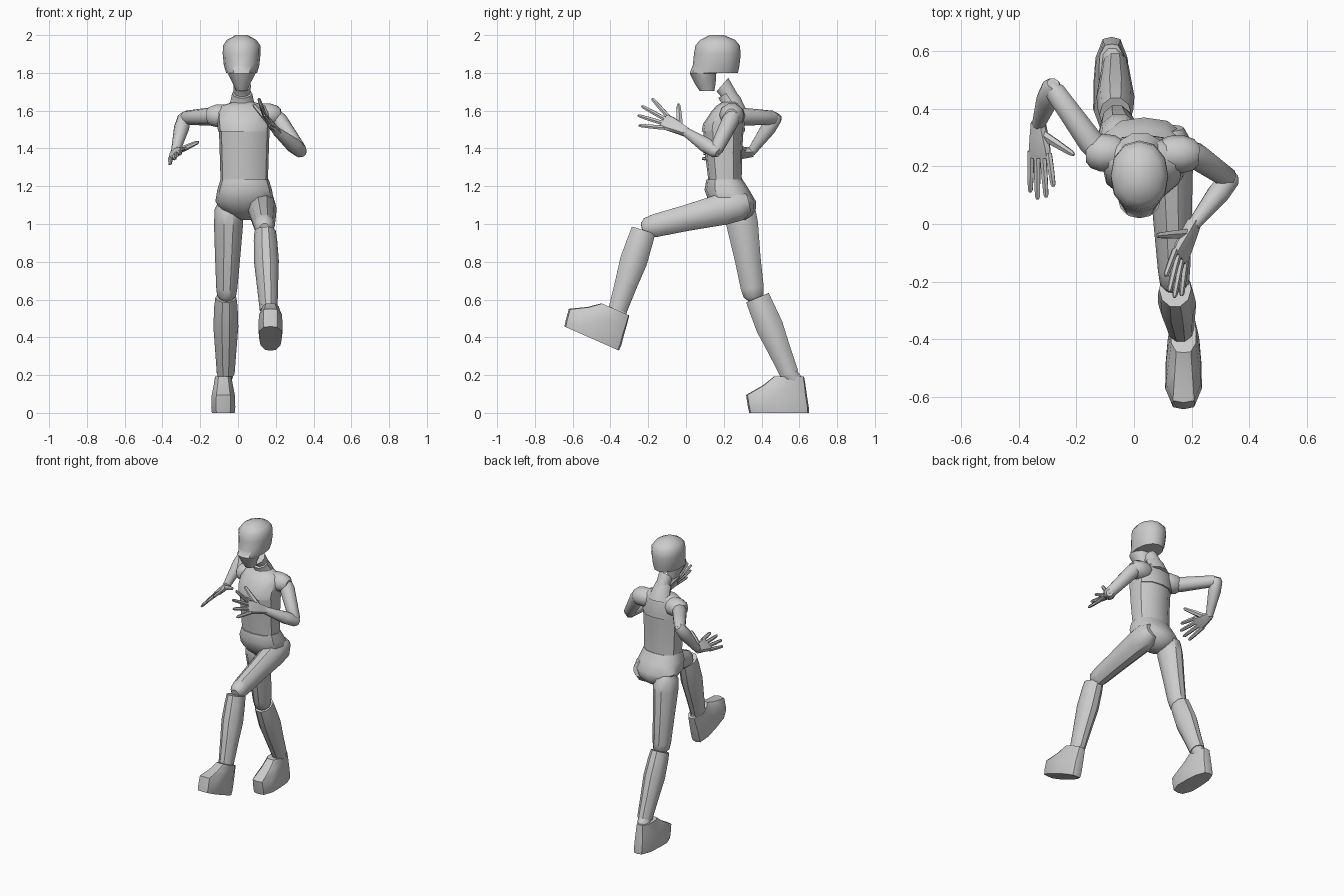
import bpy, bmesh, math
from mathutils import Vector, Matrix

if "Cube" in bpy.data.objects:
    bpy.data.objects.remove(bpy.data.objects["Cube"])


def skin(name, rings, matrix=None, angle=38):
    """Skin a stack of equal-length point rings and cap both ends."""
    bm = bmesh.new()
    rows = [[bm.verts.new(p) for p in ring] for ring in rings]
    n = len(rows[0])
    for a, b in zip(rows, rows[1:]):
        for i in range(n):
            j = (i + 1) % n
            bm.faces.new((a[i], a[j], b[j], b[i]))
    bm.faces.new(rows[0])
    bm.faces.new(rows[-1])
    bmesh.ops.recalc_face_normals(bm, faces=bm.faces)
    mesh = bpy.data.meshes.new(name)
    bm.to_mesh(mesh)
    bm.free()
    obj = bpy.data.objects.new(name, mesh)
    bpy.context.collection.objects.link(obj)
    if matrix:
        obj.matrix_world = matrix
    bpy.ops.object.select_all(action='DESELECT')
    obj.select_set(True)
    bpy.context.view_layer.objects.active = obj
    bpy.ops.object.shade_smooth_by_angle(angle=math.radians(angle))
    return obj


def oval(c, a, b, n, power=2.0):
    """Superellipse ring around c spanned by half-axis vectors a and b."""
    pts = []
    for i in range(n):
        t = 2 * math.pi * i / n
        u, v = math.cos(t), math.sin(t)
        k = (abs(u) ** power + abs(v) ** power) ** (-1 / power)
        pts.append(c + a * u * k + b * v * k)
    return pts


def body(name, x, levels, n=12, power=2.4):
    """Stack of horizontal ovals: (z, y_front, y_back, half_width)."""
    return skin(name, [oval(Vector((x, (f + b) / 2, z)), Vector((w, 0, 0)),
                            Vector((0, (b - f) / 2, 0)), n, power)
                       for z, f, b, w in levels])


def limb(name, p0, p1, profile, side=(1, 0, 0), n=10, power=2.0):
    """Rings along p0-p1: (t, radius along side, radius across)."""
    p0, p1 = Vector(p0), Vector(p1)
    d = (p1 - p0).normalized()
    a = Vector(side)
    a = (a - d * a.dot(d)).normalized()
    b = d.cross(a)
    return skin(name, [oval(p0.lerp(p1, t), a * ra, b * rb, n, power)
                       for t, ra, rb in profile])


def foot(name, matrix):
    """Shoe with heel at the origin, pointing to -y: (z, heel, toe, half width)."""
    rings = []
    for z, heel, toe, w in [(0, .0, .315, .062), (.03, 0, .322, .065),
                            (.095, -.01, .312, .062), (.145, -.017, .21, .054),
                            (.192, -.025, .135, .047)]:
        ring = oval(Vector((0, -(toe - heel) / 2 + heel, z)), Vector((w, 0, 0)),
                    Vector((0, (toe - heel) / 2, 0)), 12, 3.2)
        for p in ring:
            p.x *= .85 + .8 * max(0, -p.y) * .9
        rings.append(ring)
    return skin(name, rings, matrix)


def hand(side, wrist, k1, k4, tips, thumb):
    """Flat palm, four spread fingers and a thumb."""
    wrist, k1, k4 = Vector(wrist), Vector(k1), Vector(k4)
    across = k4 - k1
    mid = (k1 + k4) / 2
    half = across.length / 2
    limb(side + "_palm", wrist, mid, [(-.1, .024, .022), (.3, half * .85, .021),
         (.8, half * 1.15, .018), (1.08, half * 1.1, .012)], across, 8, 3)
    finger = [(-.1, .013, .012), (.5, .0125, .011), (.93, .010, .009), (1, .005, .005)]
    for i, tip in enumerate(tips):
        limb(f"{side}_finger_{i + 1}", k1.lerp(k4, i / 3), tip, finger, across, 6)
    root = wrist.lerp(k1, .3)
    limb(side + "_thumb", root, thumb, [(-.1, .02, .016), (.45, .017, .014),
         (.92, .011, .01), (1, .005, .005)], across, 6)


# head: narrow jaw in front, overhanging skull behind
body("head", .019, [
    (1.705, .072, .15, .03), (1.745, .045, .157, .047), (1.798, .02, .16, .074),
    (1.80, .02, .275, .082), (1.84, .036, .283, .094), (1.90, .042, .29, .1),
    (1.945, .05, .285, .099), (1.975, .075, .26, .078), (2.0, .125, .2, .03)], 12, 2.2)

# neck leaning forward, with a wider collar below it
for part, stack in {
    "neck": [(.25, 1.64, .047, .047, 28), (.215, 1.705, .045, .045, 42), (.193, 1.738, .046, .05, 49)],
    "collar": [(.25, 1.60, .085, .07, 10), (.24, 1.65, .062, .055, 25), (.212, 1.692, .053, .049, 31)],
}.items():
    skin(part, [oval(Vector((.022, y, z)), Vector((rx, 0, 0)),
                     Vector((0, math.cos(math.radians(t)), math.sin(math.radians(t)))) * ry, 10)
                for y, z, rx, ry, t in stack])

# torso
body("chest", .03, [(1.49, .083, .312, .136), (1.53, .09, .31, .14), (1.59, .13, .30, .14),
                    (1.625, .16, .29, .12), (1.645, .19, .28, .06)])
body("abdomen", .033, [(1.20, .118, .297, .125), (1.25, .116, .295, .126),
                       (1.38, .10, .297, .13), (1.505, .09, .305, .134)])
body("pelvis", .035, [(1.235, .108, .30, .128), (1.18, .098, .335, .145), (1.12, .12, .37, .155),
                      (1.08, .15, .37, .13), (1.045, .19, .35, .08), (1.02, .25, .31, .03)])

# arms: shoulder cap, upper arm, forearm
cap = [(-.1, .045, .045), (.15, .062, .062), (.55, .066, .063), (.85, .055, .052), (1, .035, .035)]
upper = [(0, .04, .04), (.15, .048, .047), (.6, .042, .041), (.93, .037, .037), (1.04, .022, .022)]
fore = [(-.1, .022, .022), (0, .036, .036), (.3, .042, .040), (.75, .03, .029), (1, .024, .023)]
arms = {
    "left": ((.10, .245, 1.58), (.225, .24, 1.575), (.195, .25, 1.575), (.332, .155, 1.385), (.205, -.005, 1.49)),
    "right": ((-.05, .245, 1.575), (-.165, .25, 1.57), (-.125, .25, 1.57), (-.285, .475, 1.562), (-.332, .345, 1.38)),
}
for side, (s0, s1, shoulder, elbow, wrist) in arms.items():
    limb(side + "_shoulder", s0, s1, cap, (0, 1, 0))
    limb(side + "_upper_arm", shoulder, elbow, upper, (0, 0, 1))
    limb(side + "_forearm", elbow, wrist, fore, (0, 0, 1))

hand("left", arms["left"][4], (.14, -.10, 1.575), (.18, -.12, 1.51),
     [(.11, -.18, 1.665), (.122, -.235, 1.625), (.14, -.255, 1.575), (.165, -.25, 1.522)],
     (.08, -.04, 1.635))
hand("right", arms["right"][4], (-.295, .235, 1.395), (-.358, .24, 1.345),
     [(-.28, .13, 1.40), (-.305, .092, 1.372), (-.335, .085, 1.345), (-.36, .11, 1.318)],
     (-.208, .24, 1.435))

# legs: thigh with rounded knee, shin with calf, shoe
thigh = [(-.1, .05, .05), (0, .075, .085), (.18, .077, .088), (.6, .066, .072),
         (.94, .056, .064), (1.04, .05, .055), (1.09, .028, .03)]
shin = [(0, .056, .068), (.12, .062, .071), (.38, .066, .076), (.7, .056, .062), (1, .047, .052)]
legs = {
    "left": ((.125, .285, 1.10), (.14, -.19, .985), (.143, -.225, .965), (.162, -.362, .545),
             Matrix.Translation((.172, -.355, .33)) @ Matrix.Rotation(math.radians(-23.8), 4, 'X')),
    "right": ((-.048, .285, 1.08), (-.06, .355, .635), (-.064, .378, .61), (-.065, .548, .205),
              Matrix.Translation((-.078, .65, 0))),
}
for side, (hip, knee, shin_top, ankle, place) in legs.items():
    limb(side + "_thigh", hip, knee, thigh)
    limb(side + "_shin", shin_top, ankle, shin)
    limb(side + "_ankle", ankle, place @ Vector((0, -.07, .16)),
         [(-1, .034, .036), (0, .042, .046), (1, .04, .045)])
    foot(side + "_foot", place)
